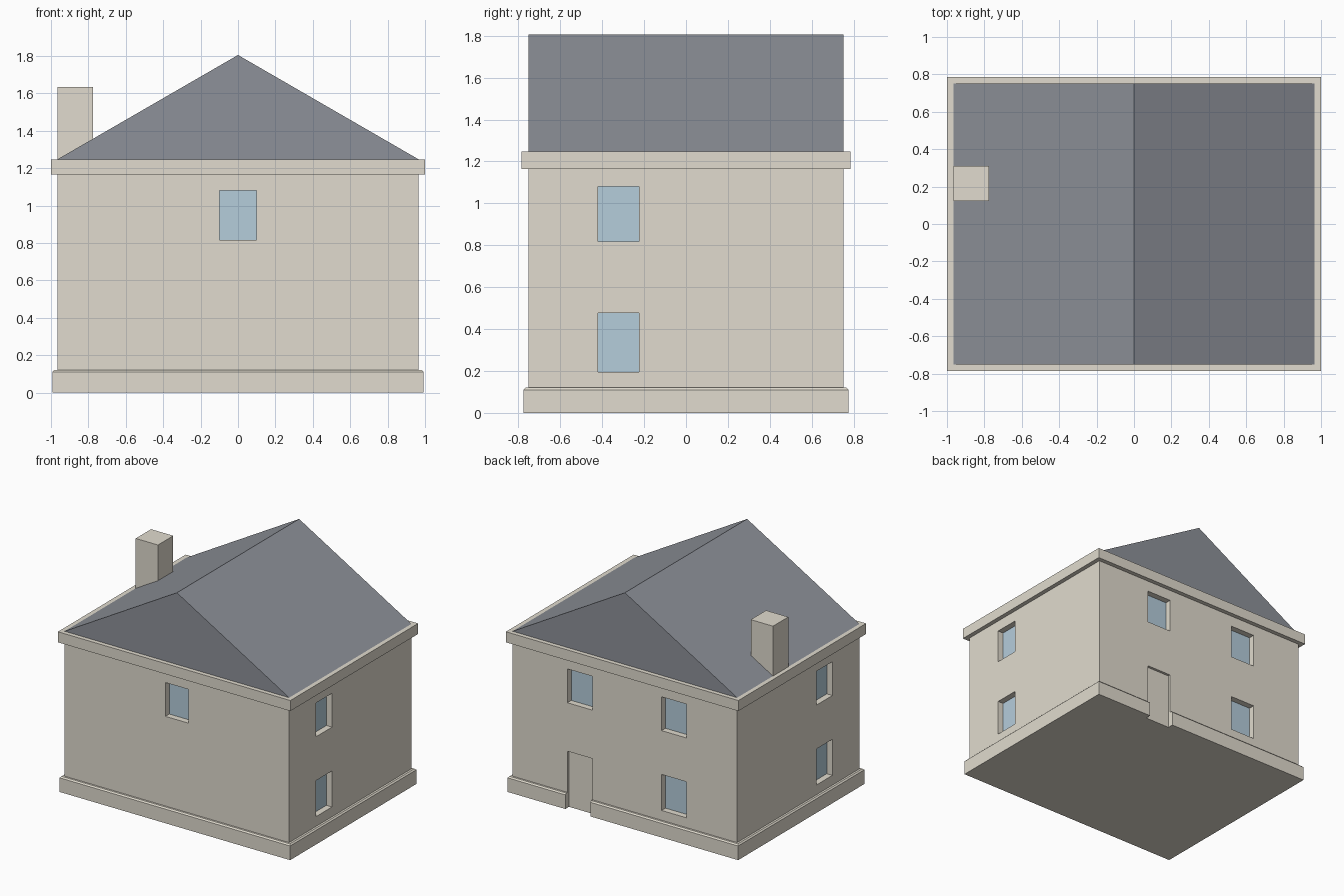
import bpy, bmesh
from mathutils import Vector

if "Cube" in bpy.data.objects:
    bpy.data.objects.remove(bpy.data.objects["Cube"])


def material(name, rgb):
    m = bpy.data.materials.new(name)
    m.diffuse_color = (*rgb, 1)
    m.use_nodes = True
    m.node_tree.nodes["Principled BSDF"].inputs["Base Color"].default_value = m.diffuse_color
    return m


STONE = material("stone", (0.75, 0.71, 0.62))
SLATE = material("slate", (0.27, 0.285, 0.32))
GLASS = material("glass", (0.46, 0.61, 0.71))


def finish(name, bm, mat):
    bmesh.ops.recalc_face_normals(bm, faces=bm.faces)
    mesh = bpy.data.meshes.new(name)
    bm.to_mesh(mesh)
    bm.free()
    ob = bpy.data.objects.new(name, mesh)
    bpy.context.collection.objects.link(ob)
    if mat:
        mesh.materials.append(mat)
    return ob


def add_box(bm, lo, hi):
    lo, hi = Vector(lo), Vector(hi)
    verts = bmesh.ops.create_cube(bm, size=1)["verts"]
    for v in verts:
        v.co = (lo + hi) / 2 + v.co * (hi - lo)


def boxes(name, spans, mat=None):
    bm = bmesh.new()
    for lo, hi in spans:
        add_box(bm, lo, hi)
    return finish(name, bm, mat)


def cut(ob, cutter):
    mod = ob.modifiers.new("openings", "BOOLEAN")
    mod.operation = "DIFFERENCE"
    mod.solver = "EXACT"
    mod.object = cutter


HX, HY = 0.966, 0.751          # half size of the walls
UP, LOW = (0.817, 1.08), (0.196, 0.476)   # window heights per floor
REVEAL, CUT = 0.048, 0.07      # glass depth and opening depth

# windows: wall side, span along the wall, height span
windows = [("front", (-0.098, 0.098), UP),
           ("back", (0.28, 0.495), UP),
           ("back", (-0.53, -0.316), UP),
           ("back", (-0.53, -0.316), LOW)]
windows += [(side, (-0.419, -0.224), h) for side in ("left", "right") for h in (UP, LOW)]


def wall_span(side, a, h, outer, inner):
    """Box on one wall, between two signed depths measured outward."""
    sign = 1 if side in ("back", "right") else -1
    half = HY if side in ("front", "back") else HX
    d0, d1 = sorted((sign * (half + outer), sign * (half + inner)))
    if side in ("front", "back"):
        return (a[0], d0, h[0]), (a[1], d1, h[1])
    return (d0, a[0], h[0]), (d1, a[1], h[1])


# walls
walls = boxes("walls", [((-HX, -HY, 0.12), (HX, HY, 1.165))], STONE)

# plinth with chamfered top edge
bm = bmesh.new()
add_box(bm, (-0.992, -0.776, 0), (0.992, 0.776, 0.12))
top = [e for e in bm.edges if all(v.co.z > 0.1 for v in e.verts)]
bmesh.ops.bevel(bm, geom=top, offset=0.01, segments=1, affect="EDGES")
plinth = finish("plinth", bm, STONE)

# openings for windows and door
door_x, door_top = (0.28, 0.495), 0.44
spans = [wall_span(s, a, h, 0.1, -CUT) for s, a, h in windows]
spans.append(wall_span("back", door_x, (-0.1, door_top), 0.1, -0.05))
cutter = boxes("openings_cutter", spans)
cutter.hide_render = True
cutter.hide_viewport = False
cutter.display_type = "WIRE"
cut(walls, cutter)
cut(plinth, cutter)

# glass panes and door leaf
for i, (s, a, h) in enumerate(windows):
    boxes(f"{s}_window_{i + 1}", [wall_span(s, a, h, -REVEAL, -CUT)], GLASS)
boxes("door", [wall_span("back", door_x, (0, door_top), -0.02, -0.05)], STONE)

# cornice
boxes("cornice", [((-1, -0.785, 1.165), (1, 0.785, 1.247))], STONE)

# gable roof
bm = bmesh.new()
gable = bm.faces.new([bm.verts.new((x, -HY, z))
                      for x, z in ((-HX, 1.247), (HX, 1.247), (0, 1.805))])
ext = bmesh.ops.extrude_face_region(bm, geom=[gable])["geom"]
bmesh.ops.translate(bm, vec=(0, 2 * HY, 0),
                    verts=[g for g in ext if isinstance(g, bmesh.types.BMVert)])
if not any(len(f.verts) == 3 and f.calc_center_median().y < 0 for f in bm.faces):
    bmesh.ops.holes_fill(bm, edges=bm.edges)
finish("roof", bm, SLATE)

# chimney
boxes("chimney", [((-HX, 0.123, 1.247), (-0.775, 0.311, 1.635))], STONE)
